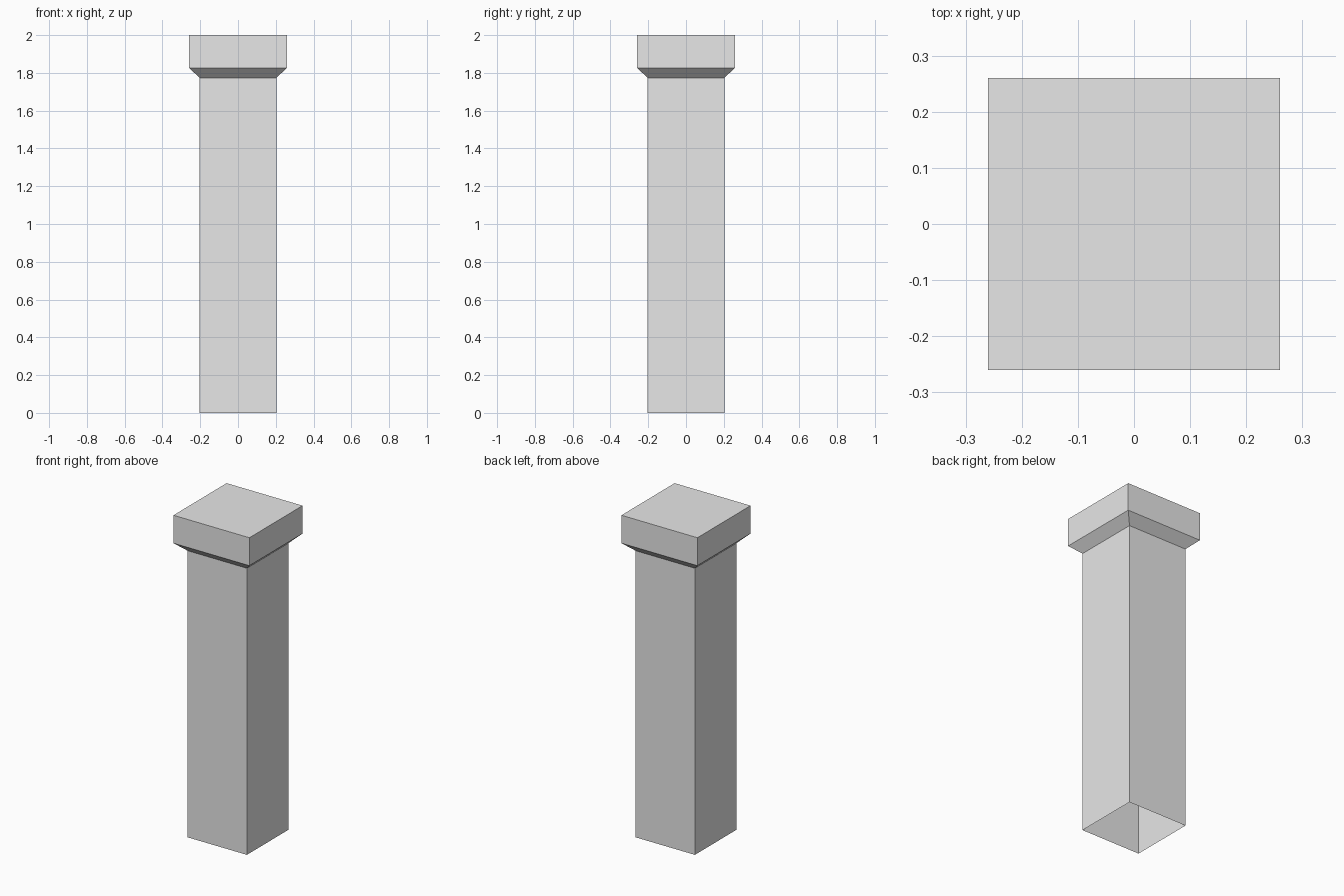
import bpy
import bmesh

cube = bpy.data.objects.get("Cube")
if cube:
    bpy.data.objects.remove(cube, do_unlink=True)

stone = bpy.data.materials.new("light_grey_stone")
stone.use_nodes = True
colour = (0.8, 0.8, 0.8, 1.0)
stone.diffuse_color = colour
stone.node_tree.nodes["Principled BSDF"].inputs["Base Color"].default_value = colour

# Half width and height of each square ring, from the foot upwards
PROFILE = [(0.203, 0.0), (0.203, 1.774), (0.26, 1.827), (0.26, 2.0)]
CORNERS = [(-1, -1), (1, -1), (1, 1), (-1, 1)]

bm = bmesh.new()
rings = [[bm.verts.new((x * half, y * half, z)) for x, y in CORNERS]
         for half, z in PROFILE]

# Shaft, flared collar and cap walls; the foot stays open
for lower, upper in zip(rings, rings[1:]):
    for i in range(4):
        j = (i + 1) % 4
        bm.faces.new((lower[i], lower[j], upper[j], upper[i]))

# Flat top of the cap
bm.faces.new(rings[-1])

mesh = bpy.data.meshes.new("square_pillar")
bm.to_mesh(mesh)
bm.free()
mesh.materials.append(stone)
pillar = bpy.data.objects.new("square_pillar", mesh)
bpy.context.collection.objects.link(pillar)
